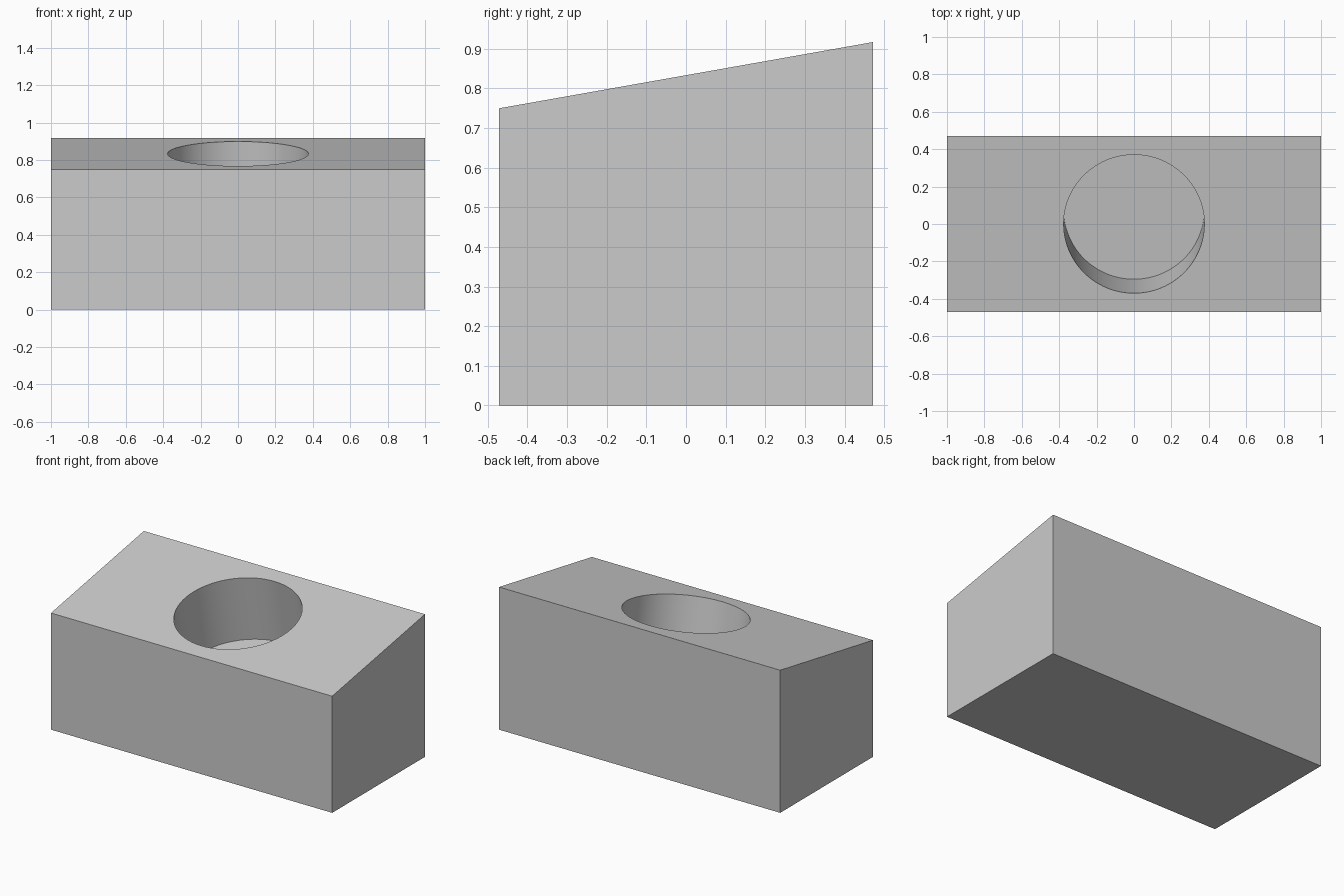
import bpy, bmesh, math
from mathutils import Matrix, Vector

if "Cube" in bpy.data.objects:
    bpy.data.objects.remove(bpy.data.objects["Cube"], do_unlink=True)

WIDTH, DEPTH = 2.0, 0.943
FRONT_H, BACK_H = 0.75, 0.917
HOLE_R, HOLE_DEPTH = 0.376, 0.43
tilt = math.atan2(BACK_H - FRONT_H, DEPTH)

grey = bpy.data.materials.new("plain grey")
grey.use_nodes = True
colour = (0.6, 0.6, 0.6, 1)
grey.diffuse_color = colour
grey.node_tree.nodes["Principled BSDF"].inputs["Base Color"].default_value = colour


def make_object(name, bm):
    bmesh.ops.recalc_face_normals(bm, faces=bm.faces)
    mesh = bpy.data.meshes.new(name)
    bm.to_mesh(mesh)
    bm.free()
    mesh.materials.append(grey)
    obj = bpy.data.objects.new(name, mesh)
    bpy.context.collection.objects.link(obj)
    return obj


# Wedge block: side profile extruded across the width
bm = bmesh.new()
y = DEPTH / 2
profile = [(-y, 0), (y, 0), (y, BACK_H), (-y, FRONT_H)]
side = bm.faces.new([bm.verts.new((-WIDTH / 2, py, pz)) for py, pz in profile])
ext = bmesh.ops.extrude_face_region(bm, geom=[side])
bmesh.ops.translate(bm, vec=(WIDTH, 0, 0),
                    verts=[v for v in ext["geom"] if isinstance(v, bmesh.types.BMVert)])
block = make_object("sloped_block", bm)

# Round blind hole, square to the sloped top
bm = bmesh.new()
bmesh.ops.create_cone(bm, cap_ends=True, segments=96, radius1=HOLE_R,
                      radius2=HOLE_R, depth=2 * HOLE_DEPTH)
top_centre = Vector((0, 0, (FRONT_H + BACK_H) / 2))
bm.transform(Matrix.Translation(top_centre) @ Matrix.Rotation(tilt, 4, "X"))
cutter = make_object("hole_cutter", bm)
cutter.hide_render = True

cut = block.modifiers.new("hole", "BOOLEAN")
cut.operation = "DIFFERENCE"
cut.solver = "EXACT"
cut.object = cutter

bpy.ops.object.select_all(action="DESELECT")
block.select_set(True)
bpy.context.view_layer.objects.active = block
bpy.ops.object.modifier_apply(modifier=cut.name)
bpy.data.objects.remove(cutter, do_unlink=True)

# Smooth hole wall, sharp edges elsewhere
bpy.ops.object.shade_smooth_by_angle(angle=math.radians(30))
